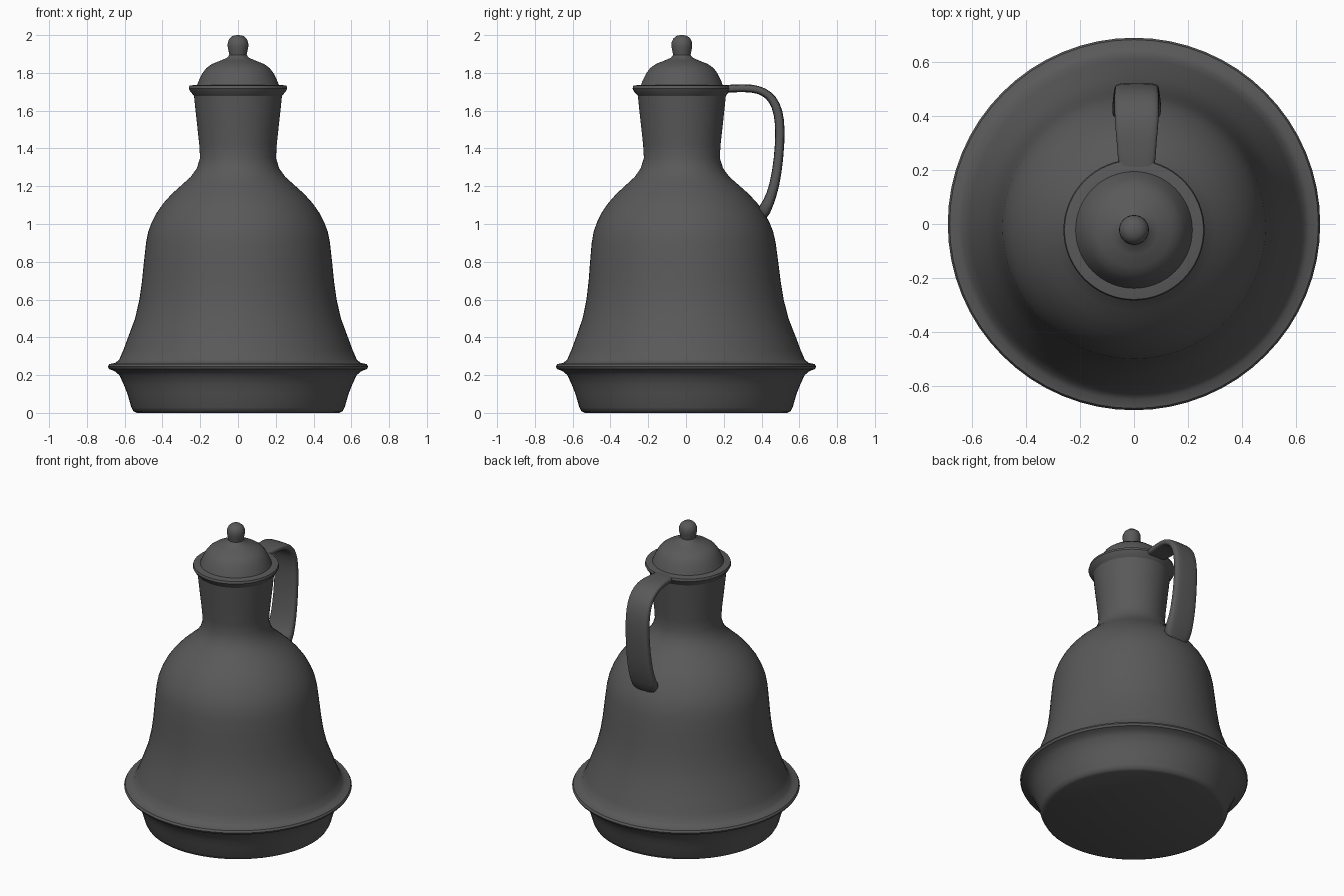
import bpy, bmesh, math

clay = bpy.data.materials.new("dark_grey")
clay.diffuse_color = (0.1, 0.1, 0.1, 1)


def finish(bm, name, angle=40):
    bmesh.ops.recalc_face_normals(bm, faces=bm.faces)
    me = bpy.data.meshes.new(name)
    bm.to_mesh(me)
    bm.free()
    me.materials.append(clay)
    ob = bpy.data.objects.new(name, me)
    bpy.context.collection.objects.link(ob)
    bpy.ops.object.select_all(action='DESELECT')
    bpy.context.view_layer.objects.active = ob
    ob.select_set(True)
    bpy.ops.object.shade_smooth_by_angle(angle=math.radians(angle))
    return ob


def loft(bm, rings):
    """Bridge equal rings of points and cap both ends."""
    rows = [[bm.verts.new(p) for p in ring] for ring in rings]
    n = len(rows[0])
    for a, b in zip(rows, rows[1:]):
        for i in range(n):
            j = (i + 1) % n
            bm.faces.new((a[i], a[j], b[j], b[i]))
    bm.faces.new(rows[0][::-1])
    bm.faces.new(rows[-1])


def lean(z):
    """The neck sits slightly forward of the base."""
    return -0.022 * min(1, max(0, (z - 0.4) / 0.9))


def lathe(name, profile, sides=64):
    bm = bmesh.new()
    turns = [2 * math.pi * i / sides for i in range(sides)]
    loft(bm, [[(r * math.cos(a), r * math.sin(a) + lean(z), z) for a in turns]
              for r, z in profile])
    return finish(bm, name)


# Foot, flared rim, bell body and neck
lathe("body", [
    (0.535, 0), (0.553, 0.008), (0.565, 0.03), (0.585, 0.10), (0.605, 0.15),
    (0.628, 0.20), (0.655, 0.222), (0.682, 0.232), (0.689, 0.245),
    (0.682, 0.258), (0.650, 0.265), (0.630, 0.28), (0.608, 0.33),
    (0.582, 0.40), (0.545, 0.50), (0.522, 0.60), (0.508, 0.70), (0.498, 0.80),
    (0.487, 0.90), (0.475, 0.96), (0.456, 1.01), (0.430, 1.06), (0.395, 1.11),
    (0.350, 1.16), (0.300, 1.205), (0.250, 1.25), (0.218, 1.295),
    (0.201, 1.35), (0.205, 1.42), (0.216, 1.52), (0.227, 1.62), (0.234, 1.69)])

# Mouth rim, domed lid and knob
lathe("lid", [
    (0.230, 1.675), (0.238, 1.685), (0.252, 1.70), (0.261, 1.717),
    (0.257, 1.732), (0.238, 1.735), (0.216, 1.737), (0.207, 1.76),
    (0.187, 1.80), (0.168, 1.825), (0.138, 1.847), (0.090, 1.866),
    (0.058, 1.88), (0.046, 1.895), (0.050, 1.915), (0.055, 1.94),
    (0.054, 1.962), (0.045, 1.982), (0.028, 1.996), (0.008, 2.0)])

# Strap handle: outer (y, z), inner (y, z), half width
stations = [
    (0.17, 1.735, 0.17, 1.695, 0.070), (0.26, 1.738, 0.26, 1.698, 0.070),
    (0.35, 1.740, 0.35, 1.700, 0.080), (0.42, 1.722, 0.405, 1.682, 0.083),
    (0.48, 1.675, 0.445, 1.645, 0.083), (0.513, 1.60, 0.467, 1.58, 0.083),
    (0.525, 1.50, 0.476, 1.49, 0.083), (0.515, 1.34, 0.467, 1.345, 0.085),
    (0.495, 1.20, 0.445, 1.21, 0.088), (0.463, 1.10, 0.412, 1.12, 0.092),
    (0.425, 1.01, 0.36, 1.06, 0.095)]


def strap(oy, oz, iy, iz, w, n=16):
    ring = []
    for i in range(n):
        a = 2 * math.pi * (i + 0.5) / n
        c, s = (math.copysign(abs(f) ** 0.55, f) for f in (math.cos(a), math.sin(a)))
        t = 0.5 + 0.52 * s
        ring.append((0.01 + w * c, iy + (oy - iy) * t, iz + (oz - iz) * t))
    return ring


bm = bmesh.new()
loft(bm, [strap(*s) for s in stations])
handle = finish(bm, "handle", 60)
sub = handle.modifiers.new("smooth", 'SUBSURF')
sub.levels = sub.render_levels = 1
